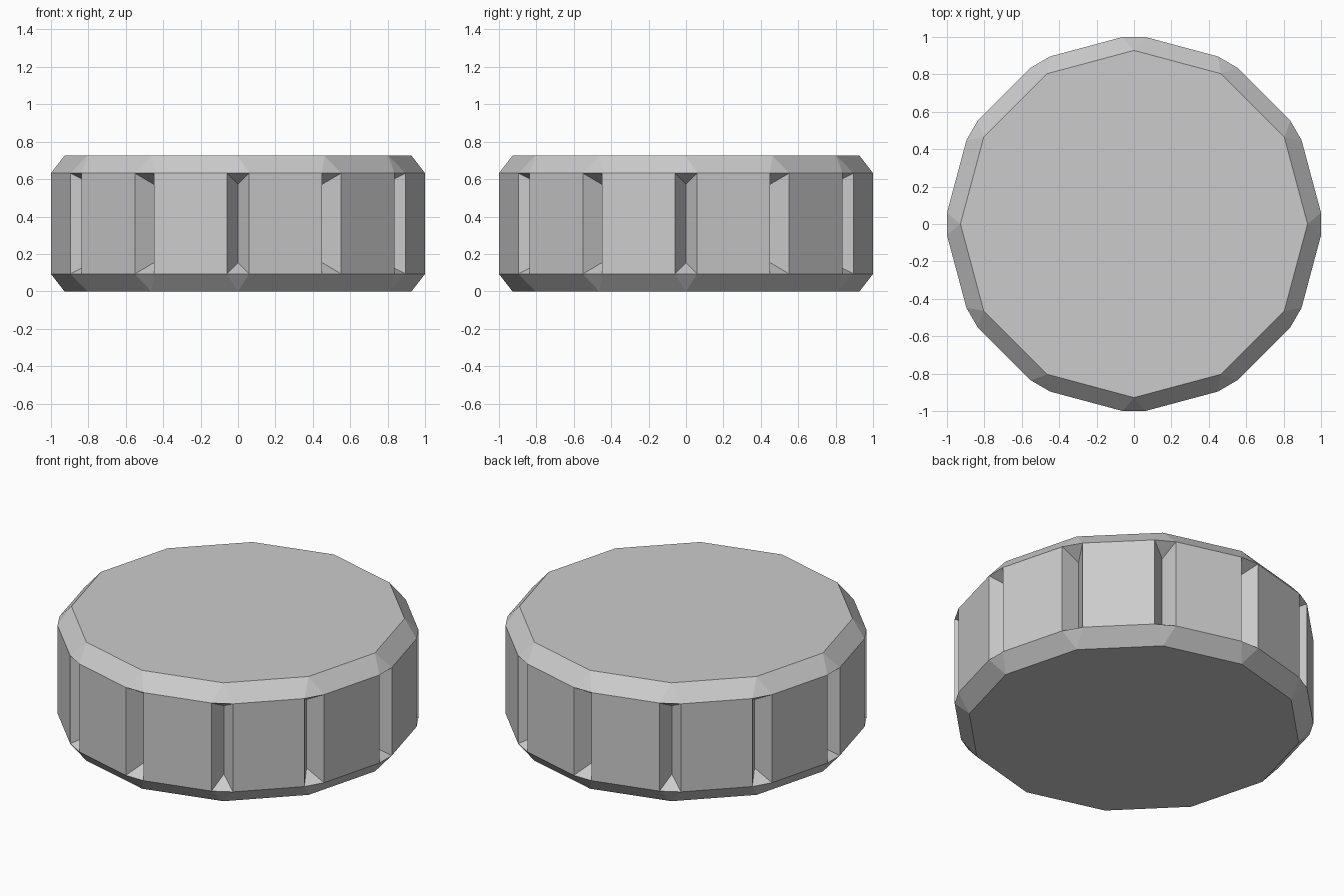
import bpy, bmesh
from math import radians, cos, sin

if "Cube" in bpy.data.objects:
    bpy.data.objects.remove(bpy.data.objects["Cube"], do_unlink=True)

SIDES = 12
HEIGHT = 0.725
BEVEL = 0.093          # height of each sloping rim
RIM_RADIUS = 0.928     # corners of the flat caps
HALF_NOTCH = 0.06      # half the notch width
NOTCH_RADIUS = 0.9     # bottom of the V notch
NOTCH_SLOPE = 0.06     # height of the sloping notch ends

grey = bpy.data.materials.new("plain_grey")
grey.use_nodes = True
grey.diffuse_color = (0.6, 0.6, 0.6, 1)
grey.node_tree.nodes["Principled BSDF"].inputs["Base Color"].default_value = grey.diffuse_color

bm = bmesh.new()


def corner(angle):
    """Vertices around one notched corner, by name."""
    def vert(radius, side, z):
        x = radius * cos(angle) - side * sin(angle)
        y = radius * sin(angle) + side * cos(angle)
        return bm.verts.new((x, y, z))

    points = {}
    for end in ("low", "high"):
        def level(d):
            return d if end == "low" else HEIGHT - d
        points[end] = {
            "cap": vert(RIM_RADIUS, 0, level(0)),
            "right": vert(1, -HALF_NOTCH, level(BEVEL)),
            "left": vert(1, HALF_NOTCH, level(BEVEL)),
            "valley": vert(NOTCH_RADIUS, 0, level(BEVEL + NOTCH_SLOPE)),
        }
    return points


corners = [corner(radians(360 / SIDES * i)) for i in range(SIDES)]

for i, here in enumerate(corners):
    after = corners[(i + 1) % SIDES]
    lo, hi = here["low"], here["high"]
    # flat side panel
    bm.faces.new((lo["left"], after["low"]["right"], after["high"]["right"], hi["left"]))
    # two walls of the notch
    for side in ("left", "right"):
        bm.faces.new((lo[side], lo["valley"], hi["valley"], hi[side]))
    for end in ("low", "high"):
        a, b = here[end], after[end]
        # rim slope, rim corner and notch end
        bm.faces.new((a["left"], b["right"], b["cap"], a["cap"]))
        bm.faces.new((a["right"], a["left"], a["cap"]))
        bm.faces.new((a["right"], a["left"], a["valley"]))

# flat caps
for end in ("low", "high"):
    bm.faces.new([c[end]["cap"] for c in corners])

bmesh.ops.recalc_face_normals(bm, faces=bm.faces)
mesh = bpy.data.meshes.new("notched_disc")
bm.to_mesh(mesh)
bm.free()
mesh.materials.append(grey)
disc = bpy.data.objects.new("notched_disc", mesh)
bpy.context.collection.objects.link(disc)
